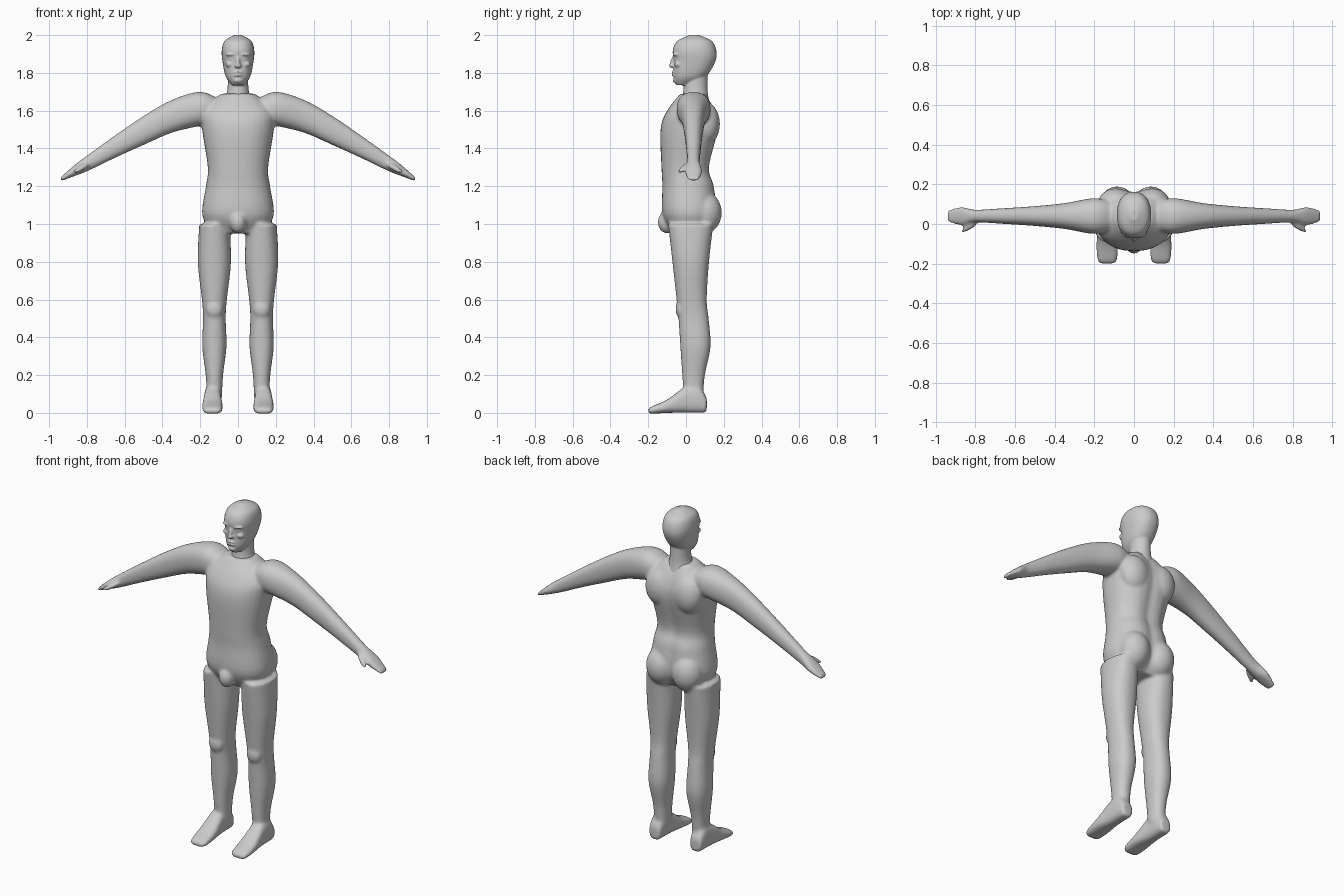
import bpy
import bmesh
from math import sin, cos, tau, exp
from mathutils import Matrix, Vector

default_cube = bpy.data.objects.get("Cube")
if default_cube:
    bpy.data.objects.remove(default_cube, do_unlink=True)

# One plain grey for the whole mannequin
skin = bpy.data.materials.new("plain grey")
skin.use_nodes = True
grey = (.6, .6, .6, 1)
skin.diffuse_color = grey
skin.node_tree.nodes["Principled BSDF"].inputs["Base Color"].default_value = grey

SEGMENTS = 32
STEPS = 5


def smooth_rows(rows):
    """Run a smooth spline through the key sections."""
    keys = [Vector(row) for row in rows]
    keys = [keys[0], *keys, keys[-1]]
    for before, start, end, after in zip(keys, keys[1:], keys[2:], keys[3:]):
        for step in range(STEPS):
            t = step / STEPS
            leave = (end - before) / 2
            arrive = (after - start) / 2
            blend = t * t * (3 - 2 * t)
            yield (start.lerp(end, blend) + leave * t * (1 - t) ** 2
                   - arrive * t * t * (1 - t))
    yield keys[-1]


def signed_power(value, power):
    return abs(value) ** power * (1 if value >= 0 else -1)


def loft(bm, rows, axis, offset=0, side=1, groove=0, roundness=.88):
    """Skin key sections: position along axis, shift, half width, half depth."""
    rings = []
    for position, shift, half_width, half_depth in smooth_rows(rows):
        ring = []
        for segment in range(SEGMENTS):
            angle = tau * segment / SEGMENTS
            across = half_width * signed_power(cos(angle), roundness)
            deep = shift + half_depth * signed_power(sin(angle), roundness)
            if sin(angle) > 0:
                deep -= groove * exp(-(across / .04) ** 2)
            point = [across + offset, deep]
            point.insert(axis, position)
            point[0] *= side
            ring.append(bm.verts.new(point))
        rings.append(ring)
    for lower, upper in zip(rings, rings[1:]):
        for i in range(SEGMENTS):
            bm.faces.new((lower[i - 1], lower[i], upper[i], upper[i - 1]))
    bm.faces.new(rings[0])
    bm.faces.new(rings[-1])


def blob(bm, centre, radii, side=1, tilt=(1, 0, 0)):
    """Add an ellipsoid whose long axis follows the tilt direction."""
    mirror = Vector((side, 1, 1))
    turn = (Vector(tilt) * mirror).to_track_quat("X", "Z").to_matrix().to_4x4()
    place = Matrix.Translation(Vector(centre) * mirror) @ turn
    bmesh.ops.create_uvsphere(bm, u_segments=20, v_segments=12, radius=1,
                              matrix=place @ Matrix.Diagonal((*radii, 1)))


def finish(bm, name, voxel, rounds):
    """Fuse overlapping volumes into one soft skin."""
    bmesh.ops.recalc_face_normals(bm, faces=bm.faces)
    mesh = bpy.data.meshes.new(name)
    bm.to_mesh(mesh)
    bm.free()
    mesh.materials.append(skin)
    part = bpy.data.objects.new(name, mesh)
    bpy.context.collection.objects.link(part)
    fuse = part.modifiers.new("fuse", "REMESH")
    fuse.mode = "VOXEL"
    fuse.voxel_size = voxel
    fuse.use_smooth_shade = True
    soften = part.modifiers.new("soften", "SMOOTH")
    soften.factor = .5
    soften.iterations = rounds


# Upright sections, crotch to collar
torso = [
    (.95, .02, .14, .09), (1.05, .02, .19, .145), (1.2, .015, .17, .14),
    (1.3, 0, .16, .13), (1.5, .02, .19, .155), (1.6, .03, .19, .13),
    (1.69, .04, .09, .07),
]
# Upright sections, ankle to hip
leg = [
    (.08, .04, .04, .05), (.2, .04, .046, .06), (.35, .05, .064, .08),
    (.5, .04, .06, .08), (.6, .03, .066, .08), (.8, .025, .088, .097),
    (1, .025, .08, .12),
]
# Sections from toes to heel
foot = [
    (-.2, .01, .035, .01), (-.18, .015, .05, .02), (-.1, .035, .054, .035),
    (0, .07, .045, .07), (.07, .07, .042, .07), (.11, .04, .035, .04),
]
# Sections from shoulder to fingertips
arm = [
    (.1, 1.6, .07, .06), (.2, 1.61, .09, .09), (.35, 1.57, .065, .087),
    (.5, 1.495, .05, .077), (.65, 1.41, .04, .06), (.8, 1.32, .032, .042),
    (.87, 1.28, .046, .028), (.94, 1.236, .03, .01),
]

# Body: torso, limbs and soft muscle shapes
body = bmesh.new()
loft(body, torso, axis=2, groove=.016)
groin = (0, -.1, 1.01)
blob(body, groin, (.045, .05, .06))
for side in (1, -1):
    loft(body, leg, axis=2, offset=.125, side=side)
    loft(body, foot, axis=1, offset=.135, side=side, roundness=.75)
    loft(body, arm, axis=0, offset=.04, side=side)
    buttock = (.085, .1, 1.06)
    blob(body, buttock, (.09, .09, .11), side)
    shoulder_blade = (.09, .11, 1.53)
    blob(body, shoulder_blade, (.09, .07, .11), side)
    kneecap = (.125, -.03, .55)
    blob(body, kneecap, (.045, .025, .05), side)
    thumb = (.83, -.015, 1.295)
    blob(body, thumb, (.055, .015, .015), side, tilt=(5, -3, -3))
finish(body, "body", voxel=.0085, rounds=8)

# Upright sections, chin to crown
skull = [
    (1.735, -.015, .03, .035), (1.78, .02, .065, .085), (1.86, .045, .082, .11),
    (1.92, .045, .086, .115), (1.97, .045, .07, .09), (2, .045, .02, .025),
]
neck = [(1.62, .05, .1, .08), (1.7, .05, .058, .065), (1.83, .055, .055, .058)]

# Head: skull, neck and facial features
head = bmesh.new()
loft(head, skull, axis=2)
loft(head, neck, axis=2, roundness=1)
nose_bridge = (0, -.068, 1.862)
blob(head, nose_bridge, (.04, .011, .014), tilt=(0, -.4, -1))
nose_tip = (0, -.07, 1.838)
blob(head, nose_tip, (.018, .02, .012))
for lip_height in (1.803, 1.788):
    blob(head, (0, -.057, lip_height), (.026, .02, .007))
chin = (0, -.05, 1.76)
blob(head, chin, (.026, .02, .016))
for side in (1, -1):
    brow = (.037, -.05, 1.897)
    blob(head, brow, (.03, .02, .008), side, tilt=(3, 1, 0))
    cheekbone = (.045, -.043, 1.845)
    blob(head, cheekbone, (.022, .018, .016), side, tilt=(2, 1, 0))
    eyelid = (.035, -.05, 1.872)
    blob(head, eyelid, (.013, .011, .006), side)
finish(head, "head", voxel=.005, rounds=4)
